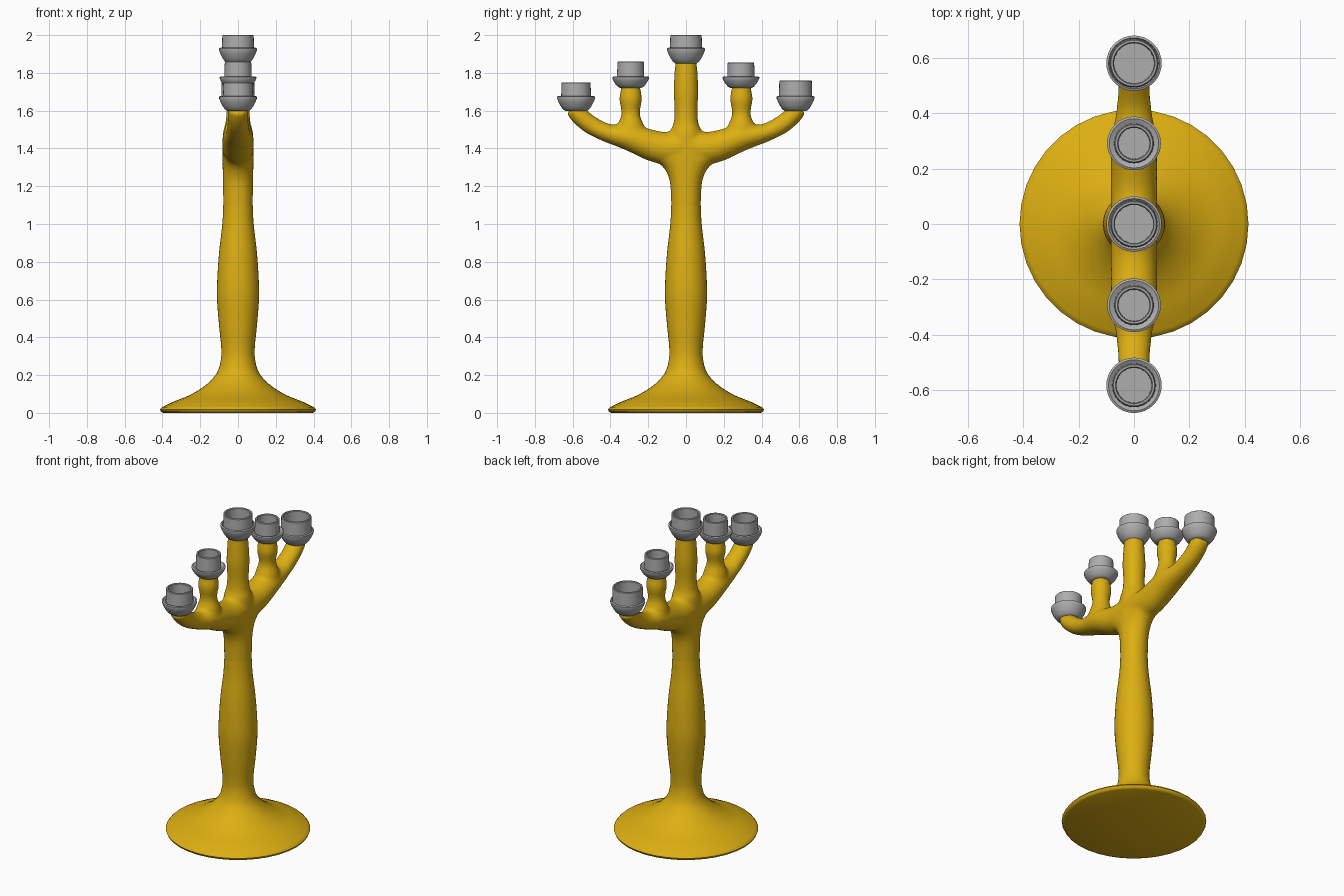
import bpy, bmesh, math
from mathutils import Vector

if "Cube" in bpy.data.objects:
    bpy.data.objects.remove(bpy.data.objects["Cube"])


def material(name, rgb):
    m = bpy.data.materials.new(name)
    m.diffuse_color = (*rgb, 1)
    m.use_nodes = True
    m.node_tree.nodes["Principled BSDF"].inputs["Base Color"].default_value = m.diffuse_color
    return m


gold = material("warm gold", (0.72, 0.43, 0.006))
grey = material("metal grey", (0.42, 0.42, 0.42))


def catmull(pts, steps=5):
    """Smooth a list of tuples with a Catmull-Rom spline."""
    v = [Vector(p) for p in pts]
    out = []
    for i in range(len(v) - 1):
        p0, p1, p2, p3 = v[max(i - 1, 0)], v[i], v[i + 1], v[min(i + 2, len(v) - 1)]
        for s in range(steps):
            t = s / steps
            out.append(0.5 * (2 * p1 + (p2 - p0) * t + (2 * p0 - 5 * p1 + 4 * p2 - p3) * t * t
                              + (3 * p1 - p0 - 3 * p2 + p3) * t ** 3))
    return out + [v[-1]]


def skin_rings(bm, rings):
    """Join rings of points into a closed tube."""
    rows = [[bm.verts.new(p) for p in r] for r in rings]
    n = len(rows[0])
    faces = [bm.faces.new((a[i], a[(i + 1) % n], b[(i + 1) % n], b[i]))
             for a, b in zip(rows, rows[1:]) for i in range(n)]
    faces += [bm.faces.new(rows[0][::-1]), bm.faces.new(rows[-1])]
    bmesh.ops.recalc_face_normals(bm, faces=faces)


def tube(bm, path, n=24):
    """Tube in the yz plane; path points are (y, z, radius in plane, radius in x)."""
    pts = catmull(path)
    rings = []
    for i, p in enumerate(pts):
        d = pts[min(i + 1, len(pts) - 1)] - pts[max(i - 1, 0)]
        side = Vector((0, -d[1], d[0])).normalized()
        rings.append([Vector((p[3] * math.cos(a), p[0], p[1])) + side * p[2] * math.sin(a)
                      for a in (2 * math.pi * k / n for k in range(n))])
    skin_rings(bm, rings)


def finish(bm, name, mat, angle):
    me = bpy.data.meshes.new(name)
    bm.to_mesh(me)
    bm.free()
    me.materials.append(mat)
    me.shade_smooth()
    me.set_sharp_from_angle(angle=math.radians(angle))
    ob = bpy.data.objects.new(name, me)
    bpy.context.collection.objects.link(ob)
    return ob


def lathe(name, profile, mat, y=0, n=32, angle=35):
    bm = bmesh.new()
    skin_rings(bm, [[Vector((r * math.cos(2 * math.pi * k / n),
                             y + r * math.sin(2 * math.pi * k / n), z))
                     for k in range(n)] for r, z in profile])
    return finish(bm, name, mat, angle)


# Round foot and swelling stem
rim = [(0.395, 0.0), (0.408, 0.006), (0.413, 0.018), (0.403, 0.03)]
stem = catmull([(0.403, 0.03), (0.34, 0.06), (0.25, 0.097), (0.17, 0.148), (0.113, 0.21),
                (0.091, 0.28), (0.089, 0.35), (0.1, 0.46), (0.111, 0.6), (0.11, 0.7),
                (0.1, 0.85), (0.083, 1.0), (0.078, 1.1)])
lathe("foot_and_stem", rim + [tuple(p) for p in stem[1:]], gold, n=36, angle=60)

# Branching top: overlapping tubes fused into one smooth body
bm = bmesh.new()
tube(bm, [(0, 1.03, 0.077, 0.077), (0, 1.1, 0.079, 0.079), (0, 1.2, 0.083, 0.08),
          (0, 1.26, 0.097, 0.081), (0, 1.31, 0.13, 0.082), (0, 1.35, 0.19, 0.082),
          (0, 1.4, 0.24, 0.08)])
tube(bm, [(0, 1.35, 0.09, 0.085), (0, 1.48, 0.085, 0.08), (0, 1.53, 0.067, 0.068),
          (0, 1.6, 0.061, 0.062), (0, 1.7, 0.066, 0.066), (0, 1.79, 0.062, 0.062),
          (0, 1.88, 0.055, 0.055)])
for s in (-1, 1):
    tube(bm, [(0, 1.405, 0.09, 0.084), (s * 0.14, 1.405, 0.085, 0.084),
              (s * 0.29, 1.455, 0.071, 0.082), (s * 0.41, 1.48, 0.05, 0.064),
              (s * 0.5, 1.522, 0.049, 0.057), (s * 0.56, 1.57, 0.049, 0.056),
              (s * 0.595, 1.615, 0.048, 0.054)])
    y = s * 0.293
    tube(bm, [(y, 1.47, 0.09, 0.075), (y, 1.525, 0.07, 0.066), (y, 1.565, 0.053, 0.053),
              (y, 1.6, 0.05, 0.05), (y, 1.66, 0.06, 0.06), (y, 1.71, 0.053, 0.053),
              (y, 1.75, 0.047, 0.047)])
branches = finish(bm, "branches", gold, 180)
rm = branches.modifiers.new("fuse", 'REMESH')
rm.mode = 'VOXEL'
rm.voxel_size = 0.01
rm.use_smooth_shade = True
sm = branches.modifiers.new("soften", 'SMOOTH')
sm.factor = 0.5
sm.iterations = 10


# Candle cups: bowl, flange and hollow collar
def cup(name, y, bottom, flange, top, neck, wide=0.1, base=0.056):
    h = flange - bottom
    bowl = [(base + (wide - base) * f, bottom + h * t)
            for f, t in ((0, 0), (0.3, 0.12), (0.6, 0.36), (0.85, 0.64), (1, 0.87), (1, 1))]
    collar = [(wide - 0.008, flange + 0.004), (neck + 0.002, flange - 0.004), (neck, top - 0.003),
              (neck - 0.003, top), (neck - 0.01, top), (neck - 0.013, top - 0.004),
              (neck - 0.014, flange - 0.005)]
    lathe(name, bowl + collar, grey, y)


cup("centre_cup", 0, 1.85, 1.93, 2.0, 0.083)
cup("inner_cup_left", -0.293, 1.72, 1.778, 1.86, 0.07, 0.097)
cup("inner_cup_right", 0.291, 1.72, 1.778, 1.855, 0.07, 0.097)
cup("outer_cup_left", -0.582, 1.598, 1.674, 1.75, 0.077)
cup("outer_cup_right", 0.58, 1.598, 1.674, 1.76, 0.086)
